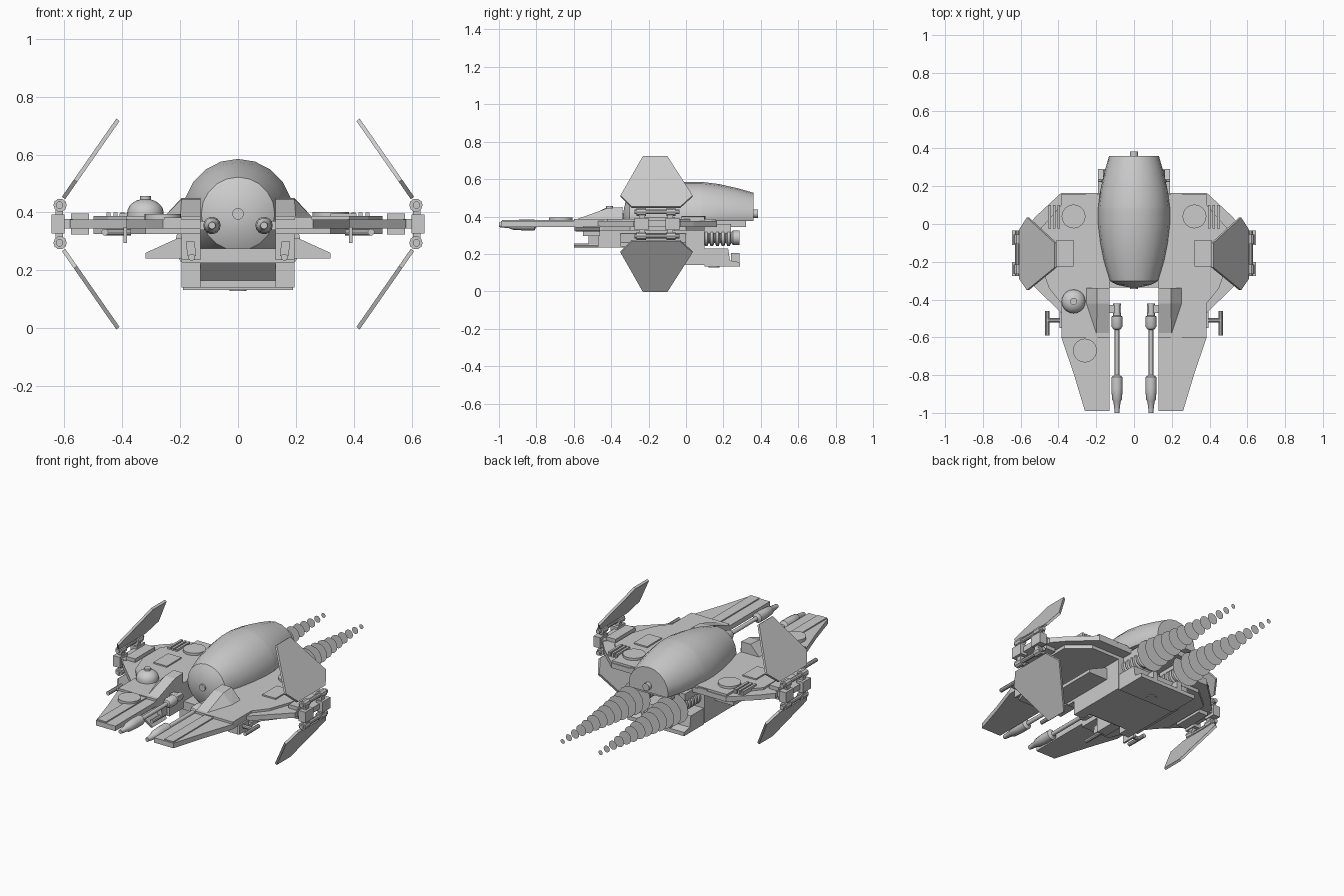
import bpy, bmesh, math
from mathutils import Vector

if "Cube" in bpy.data.objects:
    bpy.data.objects.remove(bpy.data.objects["Cube"])


def finish(name, bm, mirror=False, smooth=False):
    bmesh.ops.recalc_face_normals(bm, faces=bm.faces)
    me = bpy.data.meshes.new(name)
    bm.to_mesh(me)
    bm.free()
    ob = bpy.data.objects.new(name, me)
    bpy.context.collection.objects.link(ob)
    if mirror:
        ob.modifiers.new("Mirror", "MIRROR")
    if smooth:
        bpy.ops.object.select_all(action="DESELECT")
        ob.select_set(True)
        bpy.context.view_layer.objects.active = ob
        bpy.ops.object.shade_smooth_by_angle(angle=math.radians(35))
    return ob


def prism(name, pts, axis, a, b, mirror=False):
    """Extrude a 2D outline along an axis from a to b."""
    def place(p, d):
        return {"x": (d, p[0], p[1]), "y": (p[0], d, p[1]), "z": (p[0], p[1], d)}[axis]
    bm = bmesh.new()
    lo = [bm.verts.new(place(p, a)) for p in pts]
    hi = [bm.verts.new(place(p, b)) for p in pts]
    bm.faces.new(lo)
    bm.faces.new(hi)
    n = len(pts)
    for i in range(n):
        bm.faces.new((lo[i], lo[(i + 1) % n], hi[(i + 1) % n], hi[i]))
    return finish(name, bm, mirror)


def box(name, x, y, z, mirror=False):
    return prism(name, [(x[0], y[0]), (x[1], y[0]), (x[1], y[1]), (x[0], y[1])], "z", z[0], z[1], mirror)


def lathe(name, prof, center, axis="y", seg=16, mirror=False, floor=None):
    """Revolve (position, radius) pairs; optional floor flattens the rear underside."""
    bm = bmesh.new()
    rings = []
    for d, r in prof:
        ring = []
        for i in range(seg):
            t = 2 * math.pi * i / seg
            u, v = r * math.cos(t), r * math.sin(t)
            if floor and d > floor[0]:
                v = max(v, floor[1])
            off = {"x": (d, u, v), "y": (u, d, v), "z": (u, v, d)}[axis]
            ring.append(bm.verts.new(Vector(center) + Vector(off)))
        rings.append(ring)
    bm.faces.new(rings[0])
    bm.faces.new(rings[-1])
    for p, q in zip(rings, rings[1:]):
        for i in range(seg):
            j = (i + 1) % seg
            bm.faces.new((p[i], p[j], q[j], q[i]))
    return finish(name, bm, mirror, True)


def cyl(name, center, r, a, b, axis="y", seg=16, mirror=False):
    return lathe(name, [(a, r), (b, r)], center, axis, seg, mirror)


# Barrel-shaped cockpit with front and rear hubs
egg = [(-0.335, 0.03), (-0.322, 0.09), (-0.302, 0.127), (-0.2, 0.158), (-0.1, 0.178), (0.0, 0.19), (0.08, 0.19),
       (0.085, 0.19), (0.18, 0.178), (0.28, 0.155), (0.36, 0.132)]
lathe("cockpit", egg, (0, 0, 0.395), seg=20, floor=(0.082, -0.02))
cyl("cockpit_front_hub", (0, 0, 0.395), 0.02, -0.345, -0.32)
cyl("cockpit_rear_hub", (0, 0, 0.415), 0.022, 0.35, 0.385)
box("cockpit_rear_base", (-0.125, 0.125), (0.08, 0.32), (0.345, 0.378))

# Wing layers
prism("wing_plate", [(0.13, -0.99), (0.26, -0.99), (0.32, -0.79), (0.385, -0.6), (0.385, -0.47),
                     (0.52, -0.34), (0.58, -0.28), (0.58, -0.03), (0.52, 0.04), (0.385, 0.165),
                     (0.13, 0.165)], "z", 0.345, 0.375, True)
box("wing_spine", (0.195, 0.255), (-0.985, 0.165), (0.37, 0.382), True)
prism("wing_deck", [(0.13, -0.6), (0.385, -0.6), (0.385, -0.42), (0.45, -0.34), (0.5, -0.2), (0.5, -0.03),
                    (0.385, 0.1), (0.385, 0.16), (0.13, 0.16)], "z", 0.37, 0.388, True)
prism("wing_underside", [(0.13, -0.6), (0.32, -0.6), (0.38, -0.45), (0.5, -0.3), (0.5, 0.0), (0.38, 0.1),
                         (0.13, 0.1)], "z", 0.325, 0.35, True)
box("wing_inner_plate", (0.32, 0.41), (-0.225, -0.085), (0.38, 0.396), True)

# Cheek fairings beside the cockpit, sloping toward the nose
bm = bmesh.new()
for co in [(0.13, -0.6, 0.38), (0.2, -0.6, 0.38), (0.26, -0.42, 0.38), (0.26, -0.34, 0.38), (0.13, -0.34, 0.38),
           (0.13, -0.42, 0.445), (0.195, -0.42, 0.445), (0.195, -0.34, 0.45), (0.13, -0.34, 0.45)]:
    bm.verts.new(co)
bmesh.ops.convex_hull(bm, input=bm.verts)
finish("cheek_fairing", bm, True)

# Round hatches, rear vents and dome unit
cyl("rear_hatch", (0.32, 0.04, 0), 0.063, 0.38, 0.402, "z", 24, True)
cyl("nose_hatch", (-0.26, -0.67, 0), 0.063, 0.36, 0.394, "z", 24)
for i in range(3):
    box("vent_slat", (0.392 + i * 0.024, 0.406 + i * 0.024), (-0.025, 0.1), (0.37, 0.4), True)
dome = [(0, 0.063)] + [(0.012 + 0.048 * math.sin(t * math.pi / 12), 0.063 * math.cos(t * math.pi / 12))
                       for t in range(6)]
lathe("dome_unit", dome, (-0.32, -0.41, 0.387), "z", 20)
cyl("dome_cap", (-0.32, -0.41, 0), 0.019, 0.44, 0.457, "z", 12)

# Lower hull
box("hull_side", (0.13, 0.195), (-0.47, 0.1), (0.235, 0.345), True)
box("hull_core", (-0.195, 0.195), (-0.335, 0.1), (0.225, 0.275))
prism("hull_keel", [(-0.28, 0.225), (-0.22, 0.165), (-0.22, 0.14), (0.1, 0.14), (0.1, 0.225)],
      "x", -0.13, 0.13)
box("hull_keel_side", (0.13, 0.195), (-0.28, 0.1), (0.14, 0.23), True)
prism("hull_rear", [(0.1, 0.132), (0.29, 0.132), (0.29, 0.155), (0.235, 0.165), (0.225, 0.23), (0.1, 0.23)],
      "x", -0.19, 0.19)
box("rear_clip", (0.07, 0.1), (0.24, 0.285), (0.15, 0.205), True)
prism("side_skirt", [(0.19, 0.31), (0.21, 0.31), (0.32, 0.26), (0.32, 0.24), (0.19, 0.24)],
      "y", -0.35, 0.0, True)
cyl("belly_stud", (0, 0.15, 0), 0.03, 0.128, 0.14, "z")

# Long nose cannons
lathe("nose_cannon", [(-1.0, 0.012), (-0.94, 0.019), (-0.93, 0.026), (-0.87, 0.03), (-0.81, 0.03),
                      (-0.8, 0.012), (-0.56, 0.012), (-0.555, 0.022), (-0.54, 0.03), (-0.49, 0.03),
                      (-0.485, 0.02), (-0.42, 0.02)], (0.09, 0, 0.355), seg=14, mirror=True)
box("cannon_mount", (0.07, 0.15), (-0.47, -0.43), (0.34, 0.37), True)

# Small side guns and belly guns
cyl("side_gun", (0.46, 0, 0.332), 0.012, -0.59, -0.46, seg=10, mirror=True)
cyl("side_gun_arm", (0, -0.51, 0.332), 0.012, 0.37, 0.46, "x", 10, True)
box("side_gun_plate", (0.383, 0.395), (-0.55, -0.46), (0.295, 0.35), True)
cyl("belly_gun", (0.16, 0, 0.245), 0.012, -0.6, -0.46, seg=10, mirror=True)
prism("belly_gun_mount", [(0.145, 0.25), (0.175, 0.25), (0.18, 0.3), (0.15, 0.3)], "y", -0.52, -0.46, True)

# Folding side panels, hinges and end brackets
for s, tag in ((1, "upper"), (-1, "lower")):
    top, out = Vector((0.415, 0.36 * s)), Vector((0.603, 0.09 * s))
    d = out - top
    n = Vector((d.y, -d.x)).normalized() * 0.007
    bm = bmesh.new()
    for y, t in [(-0.23, 0), (-0.1, 0), (0.035, 0.78), (-0.03, 1), (-0.29, 1), (-0.35, 0.78)]:
        p = top + d * t
        for q in (p + n, p - n):
            bm.verts.new((q.x, y, 0.36 + q.y))
    bmesh.ops.convex_hull(bm, input=bm.verts)
    finish(tag + "_panel", bm, True)
    z = 0.36 + 0.065 * s
    cyl(tag + "_hinge_bar", (0.617, 0, z), 0.013, -0.275, -0.035, seg=10, mirror=True)
    for a in (-0.265, -0.105):
        cyl(tag + "_hinge_knuckle", (0.615, 0, z), 0.023, a, a + 0.05, seg=10, mirror=True)
    for a in (-0.25, -0.1):
        box(tag + "_hinge_link", (0.605, 0.63), (a, a + 0.03), sorted((0.36 + 0.02 * s, z)), True)
    box(tag + "_end_block", (0.515, 0.578), (-0.25, -0.06), sorted((0.36 + 0.012 * s, 0.36 + 0.037 * s)), True)
for a in (-0.275, -0.11):
    box("end_bracket", (0.6, 0.645), (a, a + 0.075), (0.328, 0.393), True)
box("end_beam", (0.57, 0.625), (-0.26, -0.05), (0.345, 0.378), True)

# Ribbed engines
ribs = []
for i in range(5):
    y = 0.095 + i * 0.03
    ribs += [(y, 0.028), (y + 0.006, 0.045), (y + 0.02, 0.045), (y + 0.026, 0.028)]
lathe("engine", ribs + [(0.25, 0.038), (0.285, 0.038)], (0.127, 0, 0.287), seg=16, mirror=True)
box("engine_bracket", (0.1, 0.16), (0.1, 0.24), (0.31, 0.36), True)

# Exhaust plumes made of thin shrinking discs
for i in range(13):
    f = i / 12
    bm = bmesh.new()
    r = 0.092 * (1 - f) + 0.014 * f
    ring = [bm.verts.new((0.127 + r * math.cos(k * math.pi / 8), 0.29 + 0.71 * f, 0.287 + r * math.sin(k * math.pi / 8)))
            for k in range(16)]
    bm.faces.new(ring)
    finish("exhaust_disc", bm, True)
